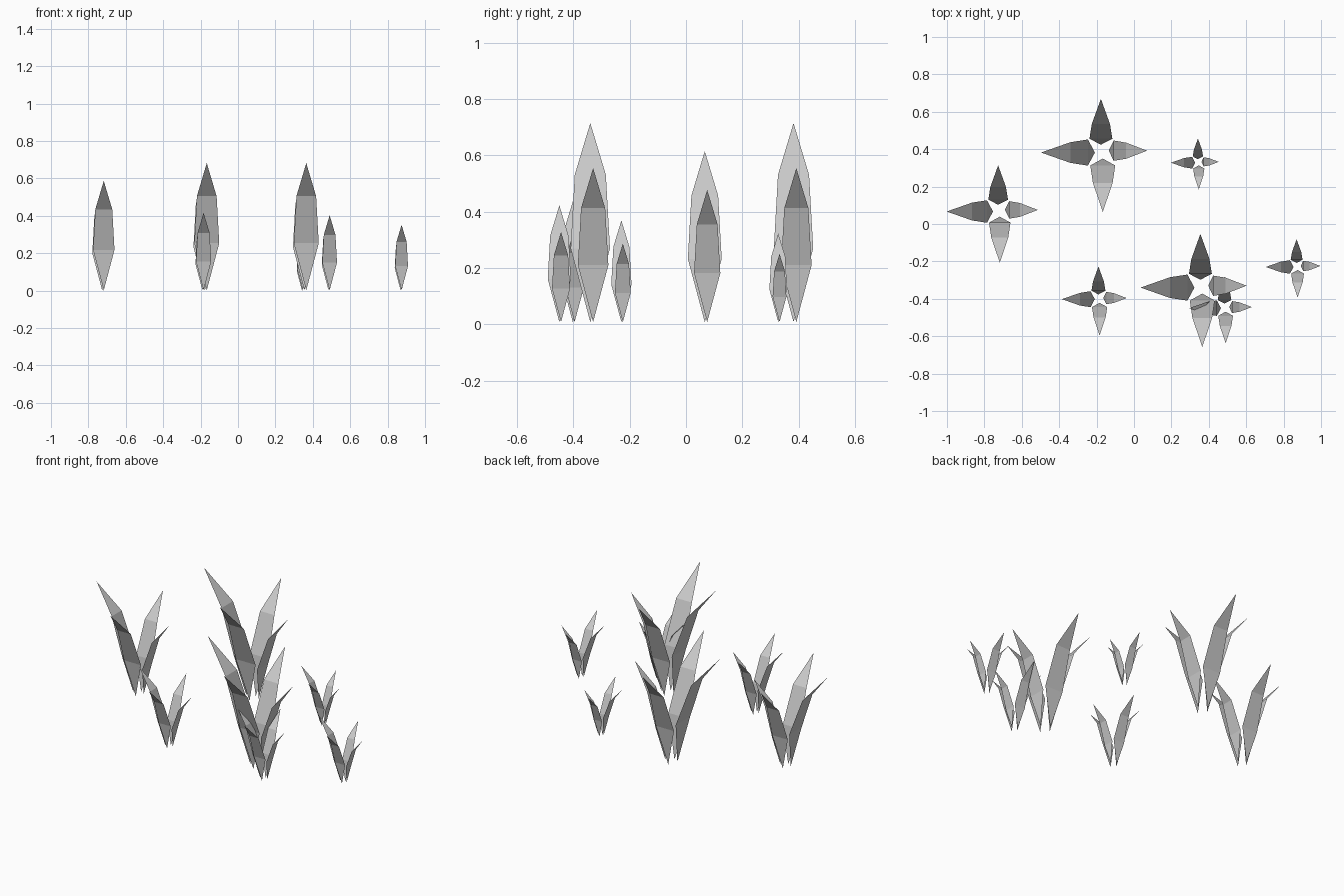
import bpy, math
from mathutils import Matrix, Vector

if "Cube" in bpy.data.objects:
    bpy.data.objects.remove(bpy.data.objects["Cube"])

# plants: x, y, scale
PLANTS = [
    (-0.172, 0.387, 1.0), (0.36, -0.335, 1.0), (-0.722, 0.071, 0.86),
    (-0.187, -0.399, 0.61), (0.487, -0.447, 0.59), (0.872, -0.227, 0.515),
    (0.344, 0.330, 0.45),
]
# leaves: direction in degrees, tip height, tip reach, base height
LEAVES = [
    (180, 0.713, 0.325, 0.008), (270, 0.68, 0.323, 0.002),
    (90, 0.625, 0.282, 0.002), (0, 0.553, 0.242, 0.008),
]


def leaf(height, reach, base, scale):
    """Flat bent blade: pointed base, two cross rows, pointed tip."""
    w = 0.098 * height
    rows = [(0.037, 0.0, 0), (0.037 + 0.13 * (reach - 0.037), 0.37, w),
            (0.037 + 0.455 * (reach - 0.037), 0.74, 0.79 * w), (reach, 1.0, 0)]
    verts = []
    for r, t, half in rows:
        z = base + t * (scale * height - base + 0.002)
        for side in ((-1, 1) if half else (0,)):
            # small sideways offset gives the cluster its pinwheel look
            verts.append(Vector((r * scale, (side * half + 0.005) * scale, z)))
    return verts, [(0, 2, 1), (1, 2, 4, 3), (3, 4, 5)]


# each plant is a cluster of four blades
for n, (x, y, s) in enumerate(PLANTS):
    verts, faces = [], []
    for angle, height, reach, base in LEAVES:
        v, f = leaf(height, reach, base, s)
        rot = Matrix.Rotation(math.radians(angle), 3, 'Z')
        start = len(verts)
        verts += [rot @ p for p in v]
        faces += [tuple(i + start for i in face) for face in f]
    mesh = bpy.data.meshes.new("grass_tuft")
    mesh.from_pydata(verts, [], faces)
    obj = bpy.data.objects.new(f"grass_tuft_{n + 1}", mesh)
    obj.location = (x, y, 0)
    bpy.context.collection.objects.link(obj)
